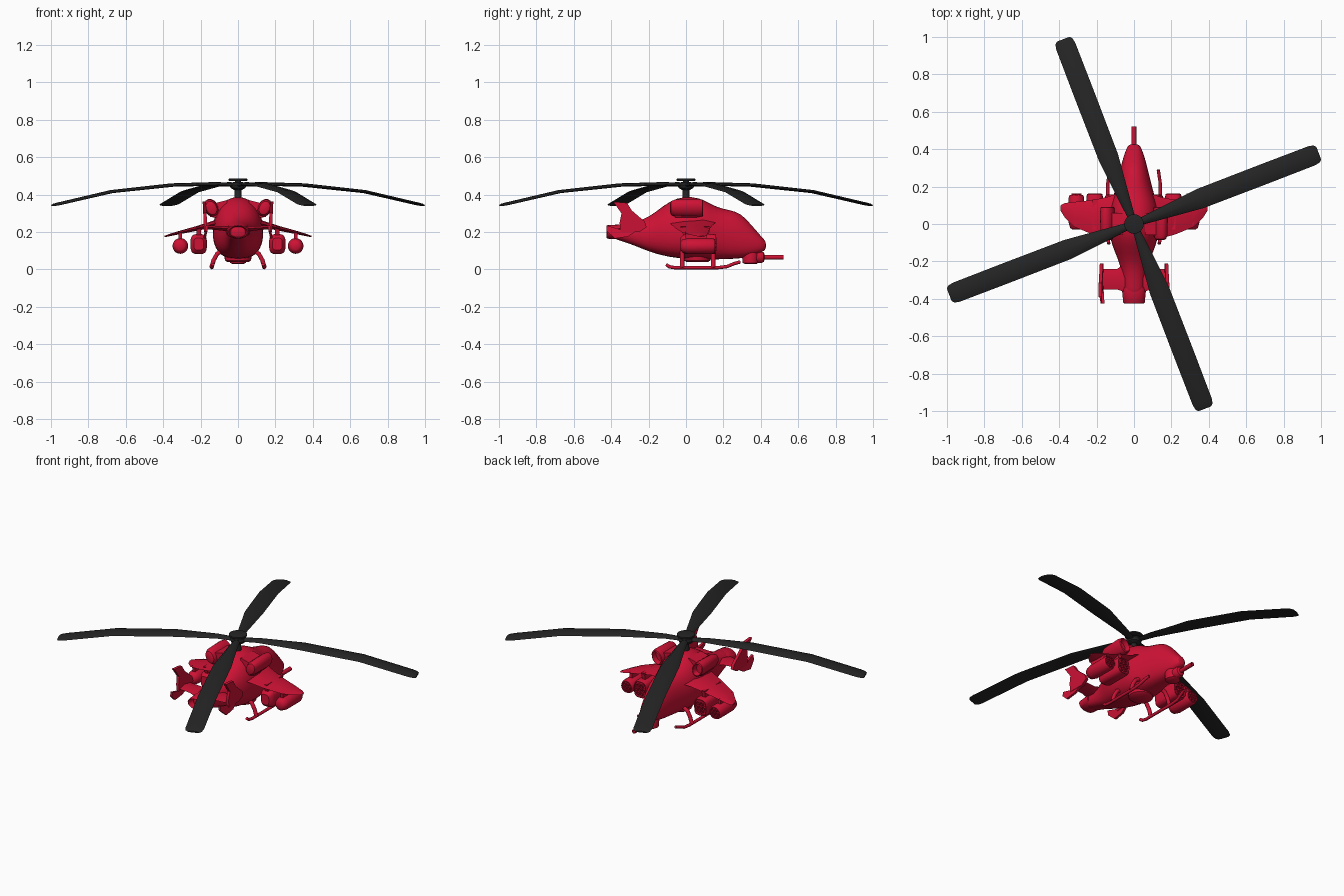
import bpy, bmesh, math
from mathutils import Vector, Matrix

if "Cube" in bpy.data.objects:
    bpy.data.objects.remove(bpy.data.objects["Cube"])


def material(name, rgb):
    m = bpy.data.materials.new(name)
    m.diffuse_color = (*rgb, 1)
    m.use_nodes = True
    m.node_tree.nodes["Principled BSDF"].inputs["Base Color"].default_value = m.diffuse_color
    return m


RED = material("red_paint", (0.62, 0.006, 0.035))
BLACK = material("black_rotor", (0.018, 0.018, 0.018))


def finish(name, bm, mat=RED, mirror=False, subsurf=0, angle=40):
    bmesh.ops.recalc_face_normals(bm, faces=bm.faces)
    me = bpy.data.meshes.new(name)
    bm.to_mesh(me)
    bm.free()
    ob = bpy.data.objects.new(name, me)
    bpy.context.collection.objects.link(ob)
    me.materials.append(mat)
    if subsurf:
        s = ob.modifiers.new("smooth", 'SUBSURF')
        s.levels = s.render_levels = subsurf
    if mirror:
        ob.modifiers.new("mirror", 'MIRROR')
    bpy.ops.object.select_all(action='DESELECT')
    bpy.context.view_layer.objects.active = ob
    ob.select_set(True)
    bpy.ops.object.shade_smooth_by_angle(angle=math.radians(angle))
    return ob


def loft(name, rings, **kw):
    bm = bmesh.new()
    vs = [[bm.verts.new(p) for p in r] for r in rings]
    n = len(vs[0])
    for a, b in zip(vs, vs[1:]):
        for i in range(n):
            bm.faces.new((a[i], a[(i + 1) % n], b[(i + 1) % n], b[i]))
    bm.faces.new(vs[0])
    bm.faces.new(vs[-1])
    return finish(name, bm, **kw)


def lathe_y(name, x, z, prof, sx=1, sz=1, n=20, tilt=0, **kw):
    """Round body along y from (y, radius) pairs, optionally elliptical and rolled."""
    rings = []
    for y, r in prof:
        ring = []
        for i in range(n):
            a = 2 * math.pi * i / n
            v = Matrix.Rotation(tilt, 3, 'Y') @ Vector((r * sx * math.cos(a), 0, r * sz * math.sin(a)))
            ring.append((x + v.x, y, z + v.z))
        rings.append(ring)
    return loft(name, rings, **kw)


def lathe_z(name, prof, n=24, **kw):
    return loft(name, [[(r * math.cos(2 * math.pi * i / n), r * math.sin(2 * math.pi * i / n), z)
                        for i in range(n)] for z, r in prof], **kw)


def tube(name, pts, r, n=10, sx=1, **kw):
    """Tube swept through points."""
    pts = [Vector(p) for p in pts]
    rings = []
    for i, p in enumerate(pts):
        d = (pts[min(i + 1, len(pts) - 1)] - pts[max(i - 1, 0)]).normalized()
        u = d.cross(Vector((1, 0, 0))).normalized()
        v = d.cross(u)
        rings.append([p + r * (u * math.cos(2 * math.pi * k / n) + sx * v * math.sin(2 * math.pi * k / n))
                      for k in range(n)])
    return loft(name, rings, **kw)


def plate(name, yz, x, t, lean=0, z0=0, **kw):
    """Upright plate from a side outline, leaning outward with height."""
    return loft(name, [[(x + s * t / 2 + lean * (z - z0), y, z) for y, z in yz] for s in (-1, 1)], **kw)


# Fuselage: y, half width, bottom, top, widest height
rings = []
for y, w, b, t, c in [(-.40, .05, .165, .235, .20), (-.34, .058, .15, .245, .20), (-.26, .066, .12, .258, .19),
                      (-.19, .085, .09, .285, .19), (-.12, .118, .07, .345, .20), (-.05, .135, .057, .387, .20),
                      (.03, .14, .052, .395, .20), (.10, .132, .05, .375, .20), (.16, .108, .05, .335, .19),
                      (.24, .088, .053, .318, .18), (.29, .076, .056, .305, .17), (.35, .06, .068, .24, .15),
                      (.40, .043, .088, .178, .135), (.43, .025, .105, .15, .13)]:
    ring = []
    for i in range(16):
        a = 2 * math.pi * i / 16
        ca, sa = math.cos(a), math.sin(a)
        p = .95 if sa > 0 else .7
        x = w * math.copysign(abs(ca) ** p, ca)
        h = math.copysign(abs(sa) ** .9, sa)
        ring.append((x, y, c + h * ((t - c) if sa > 0 else (c - b))))
    rings.append(ring)
loft("fuselage", rings, subsurf=1)

# Tail nozzle, hollow at the end
lathe_y("tail_nozzle", 0, .2, [(-.34, .04), (-.355, .04), (-.42, .036), (-.425, .032), (-.37, .026)], sx=1.6)

# Tail planes with upright end fins
loft("tailplane", [[(x, yf, z), (x, (yf + yb) / 2, z + t), (x, yb, z), (x, (yf + yb) / 2, z - t)]
                   for x, yf, yb, z, t in [(.03, -.2, -.37, .215, .018), (.09, -.24, -.35, .22, .012),
                                           (.175, -.24, -.35, .225, .01)]], mirror=True)
plate("tail_fin", [(-.39, .362), (-.315, .355), (-.29, .315), (-.22, .255), (-.21, .225), (-.25, .2),
                   (-.35, .2), (-.355, .25), (-.345, .30)], .172, .018, lean=.05, z0=.2, mirror=True)
plate("lower_tail_fin", [(-.26, .21), (-.34, .21), (-.425, .235), (-.425, .205), (-.38, .165), (-.31, .175)],
      .17, .014, lean=-.2, z0=.21, mirror=True)

# Drooping wings
wing = []
for x, z, f, b, t in [(.07, .257, .17, -.10, .022), (.14, .24, .145, -.078, .018), (.22, .219, .128, -.056, .013),
                      (.32, .195, .118, -.015, .009), (.37, .182, .112, .035, .006), (.392, .176, .10, .07, .004)]:
    wing.append([(x, f, z), (x, f * .75 + b * .25, z + t), (x, f * .3 + b * .7, z + t * .7), (x, b, z),
                 (x, f * .3 + b * .7, z - t * .7), (x, f * .75 + b * .25, z - t)])
loft("wing", wing, mirror=True, angle=50)

# Engine pods on the shoulders with open intakes
lathe_y("engine_pod", .142, .328, [(-.085, .022), (-.08, .034), (-.06, .043), (.06, .046), (.088, .042),
                                   (.092, .036), (.06, .03)], sx=.8, sz=1.1, tilt=math.radians(25), mirror=True)
loft("engine_shoulder", [[(.06, y, .27), (.15, y, .28), (.14, y, .35), (.06, y, .37)] for y in (-.06, .06)],
     mirror=True)

# Weapons below the wings
lathe_y("outer_pod", .308, .125, [(-.03, .02), (-.02, .034), (.01, .042), (.14, .042), (.155, .036),
                                  (.155, .031), (.13, .03)], mirror=True)
rings = []
for y, s in [(-.03, .6), (-.015, .9), (0, 1), (.145, 1), (.16, .93), (.16, .85), (.15, .83)]:
    rings.append([(.21 + .044 * s * math.copysign(abs(math.cos(a)) ** .6, math.cos(a)), y,
                   .135 + .054 * s * math.copysign(abs(math.sin(a)) ** .6, math.sin(a)))
                  for a in [2 * math.pi * i / 20 for i in range(20)]])
loft("rocket_pod", rings, mirror=True)
for x, z, k in ((.21, .135, .025), (.308, .125, .019)):
    for i in range(7):
        a = i * math.pi / 3
        d = k if i < 6 else 0
        lathe_y("launch_tube", x + d * math.cos(a), z + d * 1.1 * math.sin(a),
                [(.125, k * .43), (.163, k * .43), (.163, k * .3), (.14, k * .3)], n=8, mirror=True)
plate("inner_pylon", [(-.01, .17), (.12, .17), (.13, .23), (-.03, .23)], .21, .022, mirror=True)
plate("outer_pylon", [(.0, .15), (.11, .15), (.11, .2), (-.005, .2)], .308, .018, mirror=True)

# Landing skids and their struts
tube("skid", [(.135, -.105, .026), (.138, -.09, .014), (.14, -.06, .009), (.14, .17, .009), (.14, .22, .015),
              (.135, .255, .03), (.13, .29, .04)], .009, mirror=True)
for y in (-.02, .145):
    tube("skid_strut", [(.08, y, .10), (.11, y, .085), (.13, y, .05), (.143, y, .008)], .012, mirror=True)

# Chin gun
lathe_z("gun_turret", [(.028, .03), (.035, .042), (.075, .046), (.10, .04)]).location = (0, .345, 0)
lathe_y("gun_housing", 0, .065, [(.33, .03), (.40, .032), (.415, .026), (.42, .015)])
lathe_y("gun_barrel", 0, .065, [(.40, .013), (.52, .013), (.52, .008), (.49, .008)], n=12)
lathe_z("belly_fairing", [(.03, .055), (.04, .07), (.08, .075)]).location = (0, .06, .008)

# Rotor mast, hub and cap
lathe_z("rotor_mast", [(.36, .02), (.48, .016)], mat=BLACK)
lathe_z("rotor_hub", [(.425, .022), (.435, .04), (.45, .045), (.462, .04), (.468, .02)], mat=BLACK)
lathe_z("rotor_cap", [(.472, .03), (.474, .052), (.483, .052), (.485, .045)], mat=BLACK)

# Four drooping blades
for k in range(4):
    rot = Matrix.Rotation(math.radians(21 + 90 * k), 3, 'Z')
    blade = []
    for r, w, z, t in [(.02, .018, .45, .011), (.12, .028, .456, .011), (.38, .054, .450, .01),
                       (.73, .055, .415, .009), (1.02, .054, .352, .008), (1.047, .048, .346, .007),
                       (1.058, .036, .343, .005)]:
        blade.append([rot @ Vector((r, y * w, z + h * t)) for y, h in
                      [(-1, -.3), (-.6, .7), (0, 1), (.6, .7), (1, -.3), (.6, -.8), (0, -.8), (-.6, -.8)]])
    loft("rotor_blade", blade, mat=BLACK)
